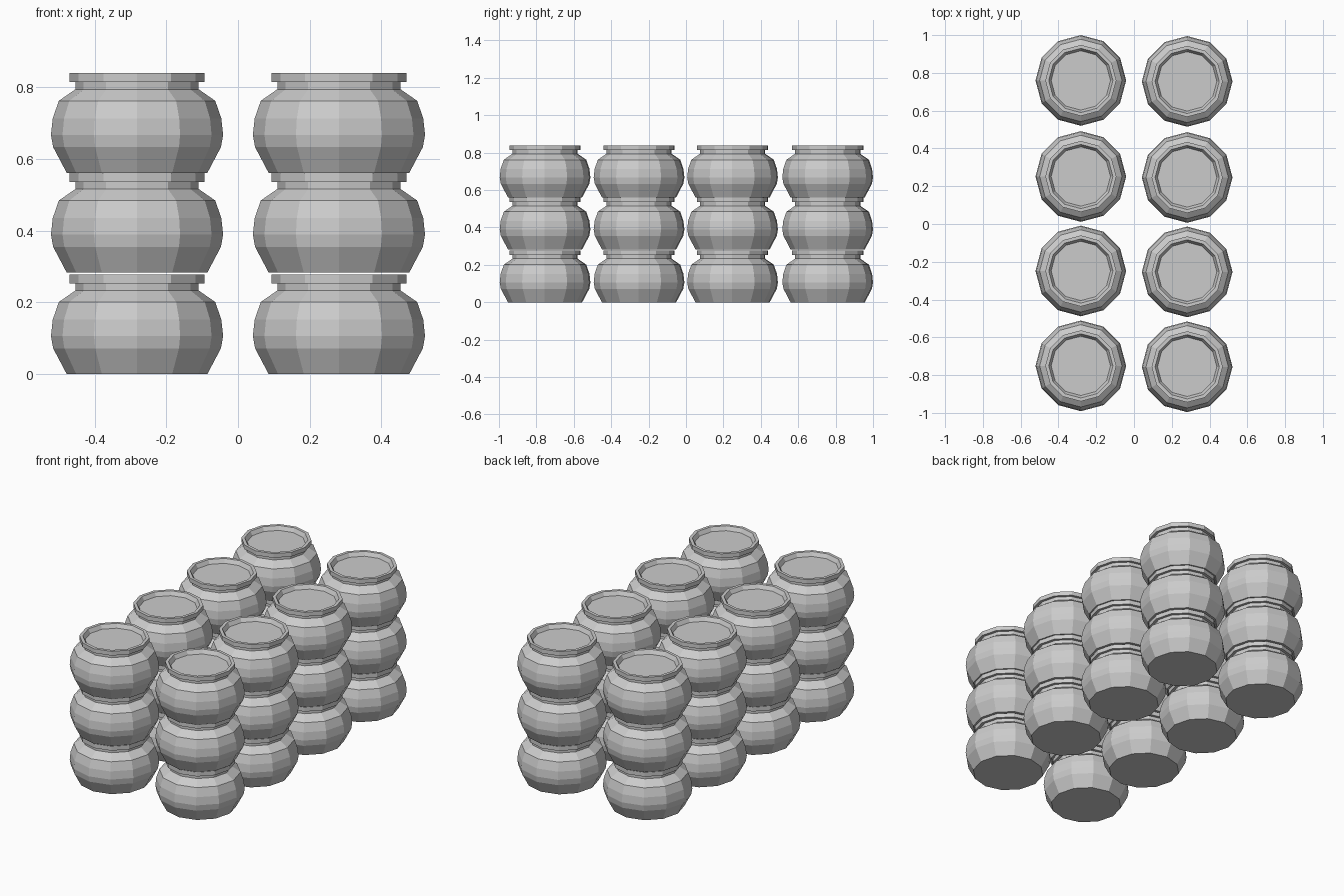
import bpy, bmesh
from math import cos, sin, tau

if "Cube" in bpy.data.objects:
    bpy.data.objects.remove(bpy.data.objects["Cube"])

SIDES = 12
# Jar outline (radius, height): body, shoulder, neck, rim, recessed lid
PROFILE = [(0.196, 0.0), (0.234, 0.072), (0.24, 0.106), (0.235, 0.152),
           (0.218, 0.201), (0.172, 0.233), (0.172, 0.253), (0.188, 0.253),
           (0.188, 0.278), (0.170, 0.278), (0.157, 0.255)]


def jar_mesh():
    bm = bmesh.new()
    rings = [[bm.verts.new((r * cos(tau * i / SIDES), r * sin(tau * i / SIDES), z))
              for i in range(SIDES)] for r, z in PROFILE]
    for low, high in zip(rings, rings[1:]):
        for i in range(SIDES):
            j = (i + 1) % SIDES
            bm.faces.new((low[i], low[j], high[j], high[i]))
    bm.faces.new(rings[0][::-1])   # base
    bm.faces.new(rings[-1])        # lid
    mesh = bpy.data.meshes.new("jar")
    bm.to_mesh(mesh)
    bm.free()
    return mesh


# Two columns of four stacks, three jars high
mesh = jar_mesh()
for x, shift in ((-0.2815, 0.0025), (0.2815, -0.0025)):
    for y in (0.7575, 0.249, -0.251, -0.7575 + 0.004):
        for z in (0.0, 0.283, 0.561):
            jar = bpy.data.objects.new("jar", mesh)
            jar.location = (x, y + shift, z)
            bpy.context.collection.objects.link(jar)
